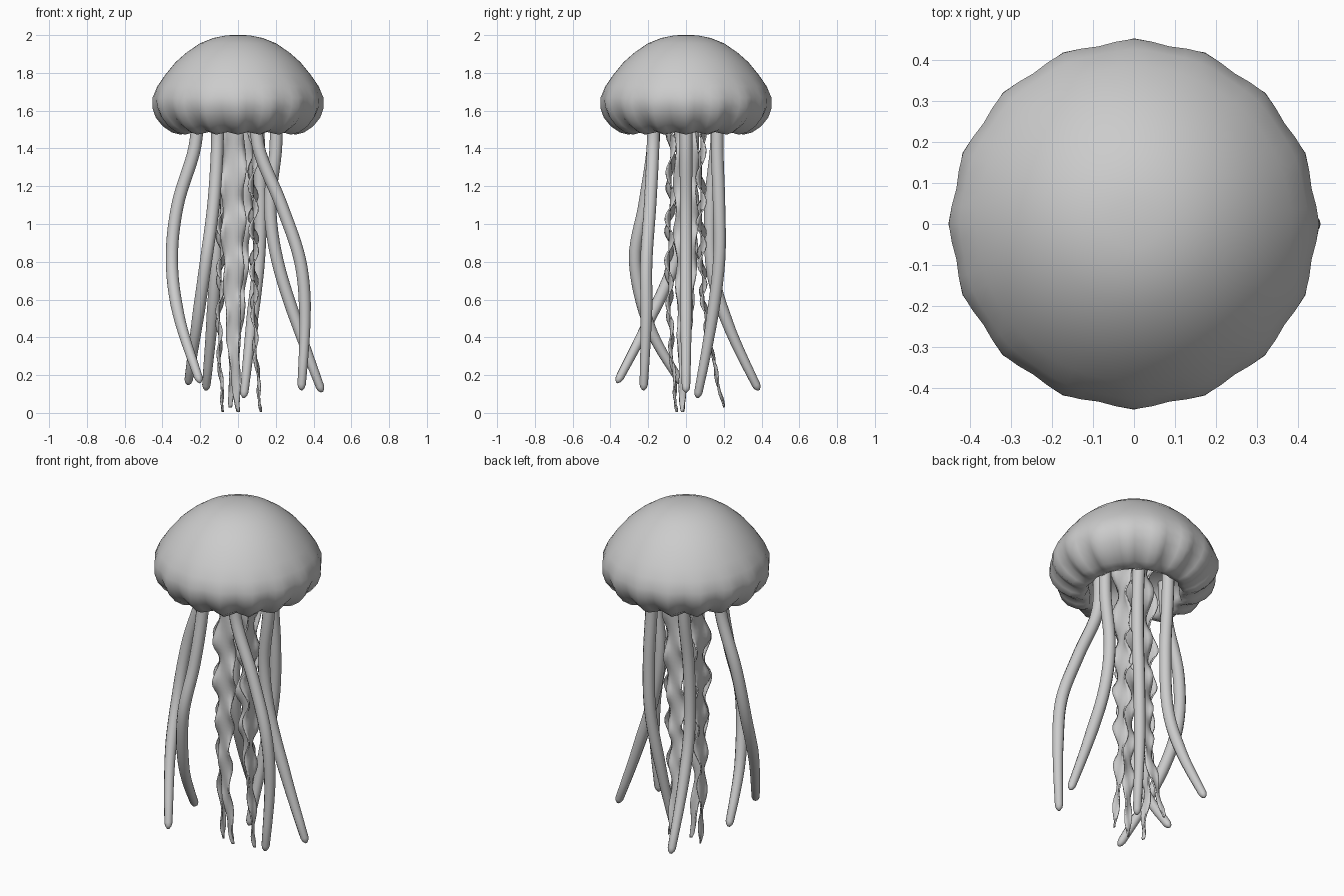
import bpy, bmesh
from math import sin, cos, pi, radians
from mathutils import Vector

if "Cube" in bpy.data.objects:
    bpy.data.objects.remove(bpy.data.objects["Cube"])


def make_object(name, bm):
    bmesh.ops.recalc_face_normals(bm, faces=bm.faces)
    me = bpy.data.meshes.new(name)
    bm.to_mesh(me)
    bm.free()
    for p in me.polygons:
        p.use_smooth = True
    ob = bpy.data.objects.new(name, me)
    bpy.context.collection.objects.link(ob)
    return ob


def sample(pts, t):
    """Smooth (Catmull-Rom) point at t in 0..1 along a path."""
    n = len(pts) - 1
    i = min(int(t * n), n - 1)
    f = t * n - i
    p = [Vector(pts[max(0, min(n, i + k))]) for k in (-1, 0, 1, 2)]
    return 0.5 * (2 * p[1] + (p[2] - p[0]) * f
                  + (2 * p[0] - 5 * p[1] + 4 * p[2] - p[3]) * f ** 2
                  + (3 * p[1] - p[0] - 3 * p[2] + p[3]) * f ** 3)


# Bell: lathed dome whose lower skirt is scalloped, with a hollow underside
# (radius, height, scallop strength)
profile = [(.06, 1.999, 0), (.13, 1.985, 0), (.2, 1.957, 0), (.27, 1.91, 0),
           (.33, 1.857, 0), (.385, 1.79, 0), (.425, 1.73, .002), (.448, 1.67, .005),
           (.446, 1.62, .008), (.425, 1.57, .011), (.385, 1.525, .014),
           (.335, 1.492, .015), (.29, 1.48, .014), (.255, 1.488, .01),
           (.25, 1.52, .006), (.25, 1.57, 0), (.2, 1.62, 0), (.1, 1.65, 0)]
SEG, LOBES = 64, 16
bm = bmesh.new()
rings = []
for r, z, a in profile:
    ring = []
    for k in range(SEG):
        th = 2 * pi * k / SEG
        w = a * cos(LOBES * th)
        ring.append(bm.verts.new(((r + w) * cos(th), (r + w) * sin(th), z - w * .5)))
    rings.append(ring)
for a, b in zip(rings, rings[1:]):
    for k in range(SEG):
        j = (k + 1) % SEG
        bm.faces.new((a[k], a[j], b[j], b[k]))
for ring, z in ((rings[0], 2.0), (rings[-1], 1.655)):
    pole = bm.verts.new((0, 0, z))
    for k in range(SEG):
        bm.faces.new((ring[k], ring[(k + 1) % SEG], pole))
make_object("bell", bm)

# Six long round tentacles
tentacles = [
    [(.2, 0, 1.64), (.2, 0, 1.4), (.17, 0, 1.1), (.21, 0, .8), (.32, 0, .45), (.445, 0, .11)],
    [(.1, .17, 1.64), (.11, .165, 1.4), (.12, .175, 1.1), (.11, .175, .8), (.07, .13, .45), (.03, .06, .08)],
    [(-.1, .17, 1.64), (-.1, .16, 1.4), (-.11, .13, 1.1), (-.12, .14, .75), (-.14, .23, .45), (-.17, .385, .12)],
    [(-.21, 0, 1.64), (-.23, 0, 1.4), (-.32, -.01, 1.1), (-.35, -.06, .8), (-.31, -.19, .5), (-.2, -.365, .16)],
    [(-.11, -.17, 1.64), (-.11, -.175, 1.4), (-.13, -.22, 1.1), (-.17, -.27, .8), (-.22, -.19, .45), (-.265, -.02, .15)],
    [(.1, -.17, 1.64), (.11, -.175, 1.4), (.23, -.19, 1.1), (.33, -.21, .8), (.355, -.21, .5), (.335, -.225, .12)],
]
for n, path in enumerate(tentacles):
    bm = bmesh.new()
    steps, sides = 32, 12
    rings = []
    for i in range(steps + 1):
        t = i / steps
        if i >= steps - 2:
            t = 1 - (steps - i) * .013
        c = sample(path, t)
        d = (sample(path, min(1, t + .01)) - sample(path, t - .01 if t > .01 else 0)).normalized()
        u = d.cross(Vector((0, 1, 0))).normalized()
        v = d.cross(u)
        r = .034 - .003 * t - .010 * max(0, (t - .75) / .25)
        r *= {steps: .3, steps - 1: .8}.get(i, 1)
        rings.append([bm.verts.new(c + r * (u * cos(2 * pi * k / sides) + v * sin(2 * pi * k / sides)))
                      for k in range(sides)])
    for a, b in zip(rings, rings[1:]):
        for k in range(sides):
            j = (k + 1) % sides
            bm.faces.new((a[k], a[j], b[j], b[k]))
    bm.faces.new(rings[0])
    bm.faces.new(rings[-1])
    make_object(f"tentacle_{n + 1}", bm)

# Four frilly ribbon arms hanging from the middle: (facing angle, path)
arms = [
    (0, [(.08, 0, 1.65), (.08, 0, 1.2), (.085, 0, .8), (.09, -.01, .4), (.12, -.02, .005)]),
    (90, [(.01, .08, 1.65), (.02, .08, 1.2), (0, .085, .8), (-.01, .11, .45), (-.04, .2, .03)]),
    (180, [(-.08, 0, 1.65), (-.09, 0, 1.2), (-.09, 0, .8), (-.1, -.01, .4), (-.08, -.02, .005)]),
    (270, [(-.02, -.08, 1.65), (-.025, -.08, 1.2), (-.025, -.09, .8), (-.025, -.08, .4), (0, -.05, .005)]),
]
for n, (ang, path) in enumerate(arms):
    out = Vector((cos(radians(ang)), sin(radians(ang)), 0))
    side = Vector((-out.y, out.x, 0))
    bm = bmesh.new()
    rows, cols = 72, 6
    grid = []
    for i in range(rows + 1):
        t = i / rows
        c = sample(path, t)
        taper = min(1, (1 - t) / .6) ** .8
        half = .006 + .054 * taper
        row = []
        for k in range(cols + 1):
            s = 2 * k / cols - 1
            frill = s * s * (.006 + .02 * taper) * sin(44 * t + n + (1.8 if s > 0 else 0))
            edge = half * s * (1 + .14 * sin(37 * t + 2 * n + s))
            row.append(bm.verts.new(c + side * edge + out * frill))
        grid.append(row)
    for a, b in zip(grid, grid[1:]):
        for k in range(cols):
            bm.faces.new((a[k], a[k + 1], b[k + 1], b[k]))
    arm = make_object(f"ribbon_arm_{n + 1}", bm)
    m = arm.modifiers.new("thickness", 'SOLIDIFY')
    m.thickness = .008
    m.offset = 0
